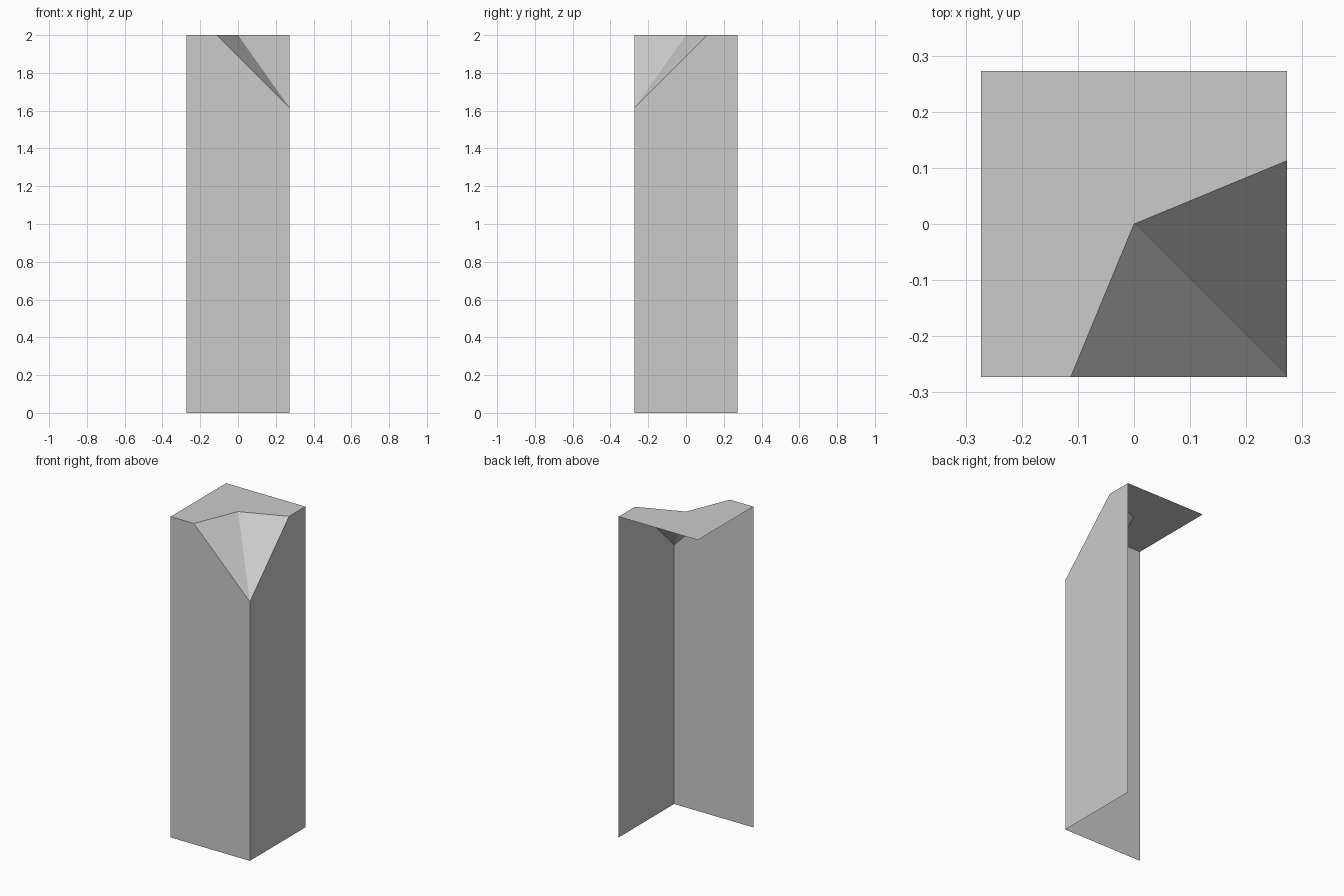
import bpy
import bmesh

cube = bpy.data.objects.get("Cube")
if cube:
    bpy.data.objects.remove(cube, do_unlink=True)

# One plain grey for the whole shell
grey = bpy.data.materials.new("light grey")
grey.use_nodes = True
colour = (0.6, 0.6, 0.6, 1)
grey.diffuse_color = colour
grey.node_tree.nodes["Principled BSDF"].inputs["Base Color"].default_value = colour

R = 0.273    # half width
H = 2.0      # height
CUT = 0.113  # where the notch meets the top edges

# Named corners of the open column
left_foot, left_top = (-R, -R, 0), (-R, -R, H)
corner_foot, corner_tip = (R, -R, 0), (R, -R, 1.615)
back_foot, back_top = (R, R, 0), (R, R, H)
far_top, centre = (-R, R, H), (0, 0, H)
front_cut, side_cut = (-CUT, -R, H), (R, CUT, H)


def shell(name, panels):
    """Flat single-sided panels that share their corners."""
    bm = bmesh.new()
    verts = {}
    for panel in panels:
        bm.faces.new([verts.setdefault(p, bm.verts.new(p)) if p not in verts
                      else verts[p] for p in panel])
    mesh = bpy.data.meshes.new(name)
    bm.to_mesh(mesh)
    bm.free()
    mesh.materials.append(grey)
    obj = bpy.data.objects.new(name, mesh)
    bpy.context.collection.objects.link(obj)
    return obj


# Two upright walls, open at the back, left and bottom
shell("walls", [
    (left_foot, corner_foot, corner_tip, front_cut, left_top),
    (corner_foot, back_foot, back_top, side_cut, corner_tip),
])

# Flat cap with the front corner missing
shell("top_cap", [
    (left_top, front_cut, centre, far_top),
    (centre, side_cut, back_top, far_top),
])

# Sloping notch cut into the front corner
shell("corner_notch", [
    (front_cut, corner_tip, centre),
    (corner_tip, side_cut, centre),
])
